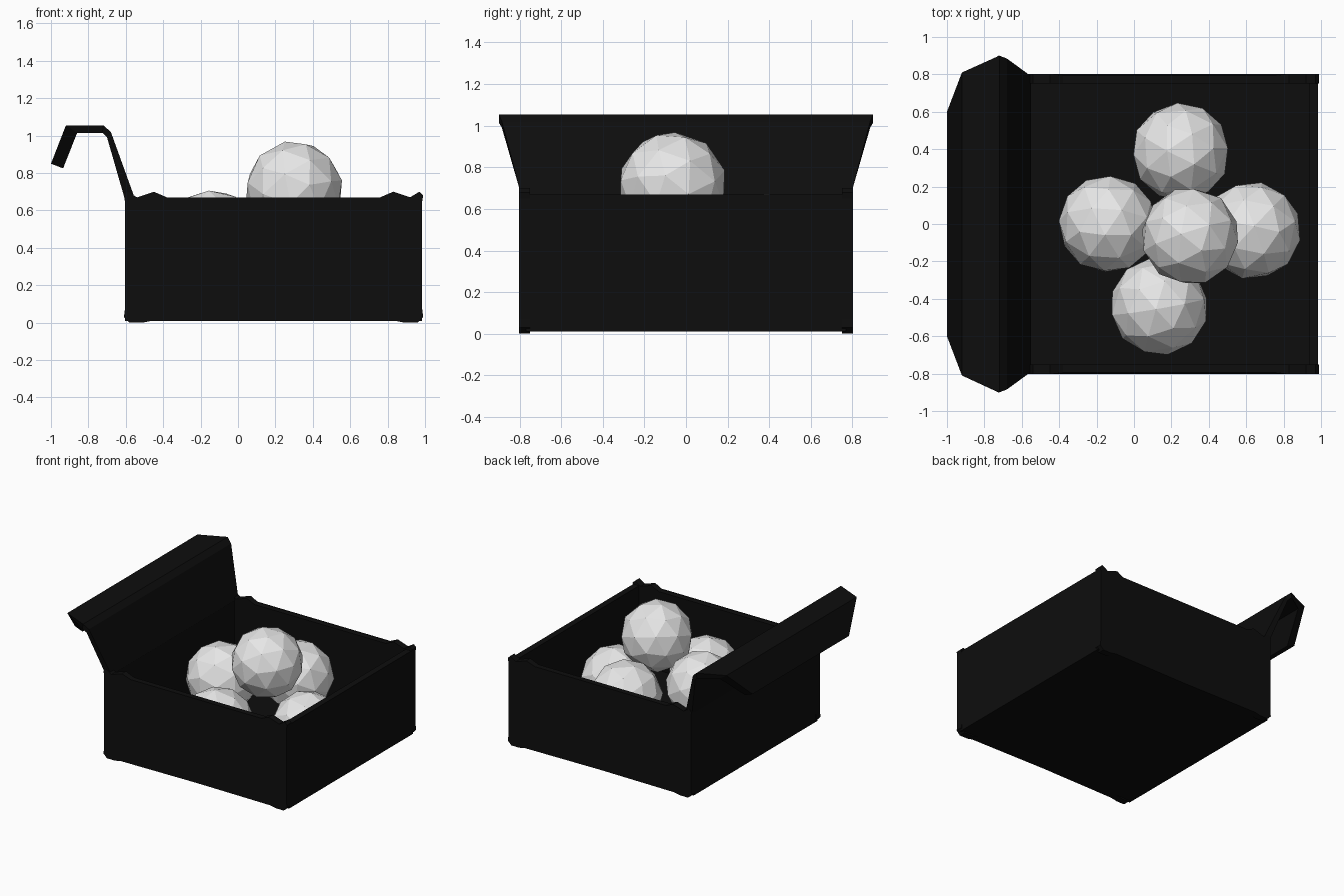
import bpy, bmesh
from mathutils import Vector

if "Cube" in bpy.data.objects:
    bpy.data.objects.remove(bpy.data.objects["Cube"], do_unlink=True)


def make_material(name, value):
    mat = bpy.data.materials.new(name)
    mat.use_nodes = True
    colour = (value, value, value, 1)
    mat.diffuse_color = colour
    mat.node_tree.nodes["Principled BSDF"].inputs["Base Color"].default_value = colour
    return mat


black = make_material("black card", 0.004)
white = make_material("pale grey", 0.8)


def finish(name, bm, mat):
    bmesh.ops.recalc_face_normals(bm, faces=bm.faces)
    mesh = bpy.data.meshes.new(name)
    bm.to_mesh(mesh)
    bm.free()
    mesh.materials.append(mat)
    obj = bpy.data.objects.new(name, mesh)
    bpy.context.collection.objects.link(obj)
    return obj


def slab(name, low, high):
    bm = bmesh.new()
    bmesh.ops.create_cube(bm, size=1)
    low, high = Vector(low), Vector(high)
    for v in bm.verts:
        v.co = (low + high) / 2 + v.co * (high - low)
    return finish(name, bm, black)


# Front and back walls, with the folded bumps near the corners
half = [(0, 0.01), (0.65, 0.01), (0.7, 0), (0.77, 0), (0.8, 0.03), (0.795, 0.07),
        (0.795, 0.65), (0.8, 0.68), (0.78, 0.70), (0.73, 0.67), (0.64, 0.70),
        (0.57, 0.67), (0, 0.67)]
outline = half + [(-x, z) for x, z in reversed(half[1:-1])]
BOX_X = 0.19
for name, side in (("front_wall", -1), ("back_wall", 1)):
    bm = bmesh.new()
    face = bm.faces.new([bm.verts.new((BOX_X + x, side * 0.75, z)) for x, z in outline])
    out = bmesh.ops.extrude_face_region(bm, geom=[face])
    for v in out["geom"]:
        if isinstance(v, bmesh.types.BMVert):
            # Corners bulge slightly past the flat wall
            bulge = 0.008 if abs(v.co.x - BOX_X) > 0.6 and not 0.1 < v.co.z < 0.6 else 0
            v.co.y = side * (0.795 + bulge)
    finish(name, bm, black)

# Side walls and floor
slab("left_wall", (0.935, -0.77, 0.01), (0.985, 0.77, 0.67))
slab("right_wall", (-0.605, -0.77, 0.01), (-0.555, 0.77, 0.67))
slab("floor", (-0.59, -0.78, 0.01), (0.97, 0.78, 0.05))

# Open lid: folded sheet given as upper point, lower point and half width
folds = [((-0.55, 0.66), (-0.605, 0.66), 0.79),
         ((-0.68, 1.02), (-0.70, 0.99), 0.885),
         ((-0.72, 1.055), (-0.725, 1.015), 0.9),
         ((-0.92, 1.055), (-0.86, 1.015), 0.81),
         ((-1.0, 0.85), (-0.935, 0.825), 0.6)]
bm = bmesh.new()
rings = [[bm.verts.new((x, y, z)) for (x, z), y in
          ((up, -w), (up, w), (low, w), (low, -w))] for up, low, w in folds]
for a, b in zip(rings, rings[1:]):
    for i in range(4):
        j = (i + 1) % 4
        bm.faces.new((a[i], a[j], b[j], b[i]))
bm.faces.new(rings[0])
bm.faces.new(rings[-1])
finish("open_lid", bm, black)

# Faceted balls piled in the box
balls = [(0.30, -0.065, 0.71), (-0.14, 0, 0.45), (0.25, 0.385, 0.42),
         (0.135, -0.44, 0.33), (0.63, -0.035, 0.28)]
for i, place in enumerate(balls):
    bm = bmesh.new()
    bmesh.ops.create_icosphere(bm, subdivisions=2, radius=0.263)
    ball = finish(f"ball_{i + 1}", bm, white)
    ball.location = place
    ball.rotation_euler = (0.3 + i * 0.2, 0.25, i * 0.7)
